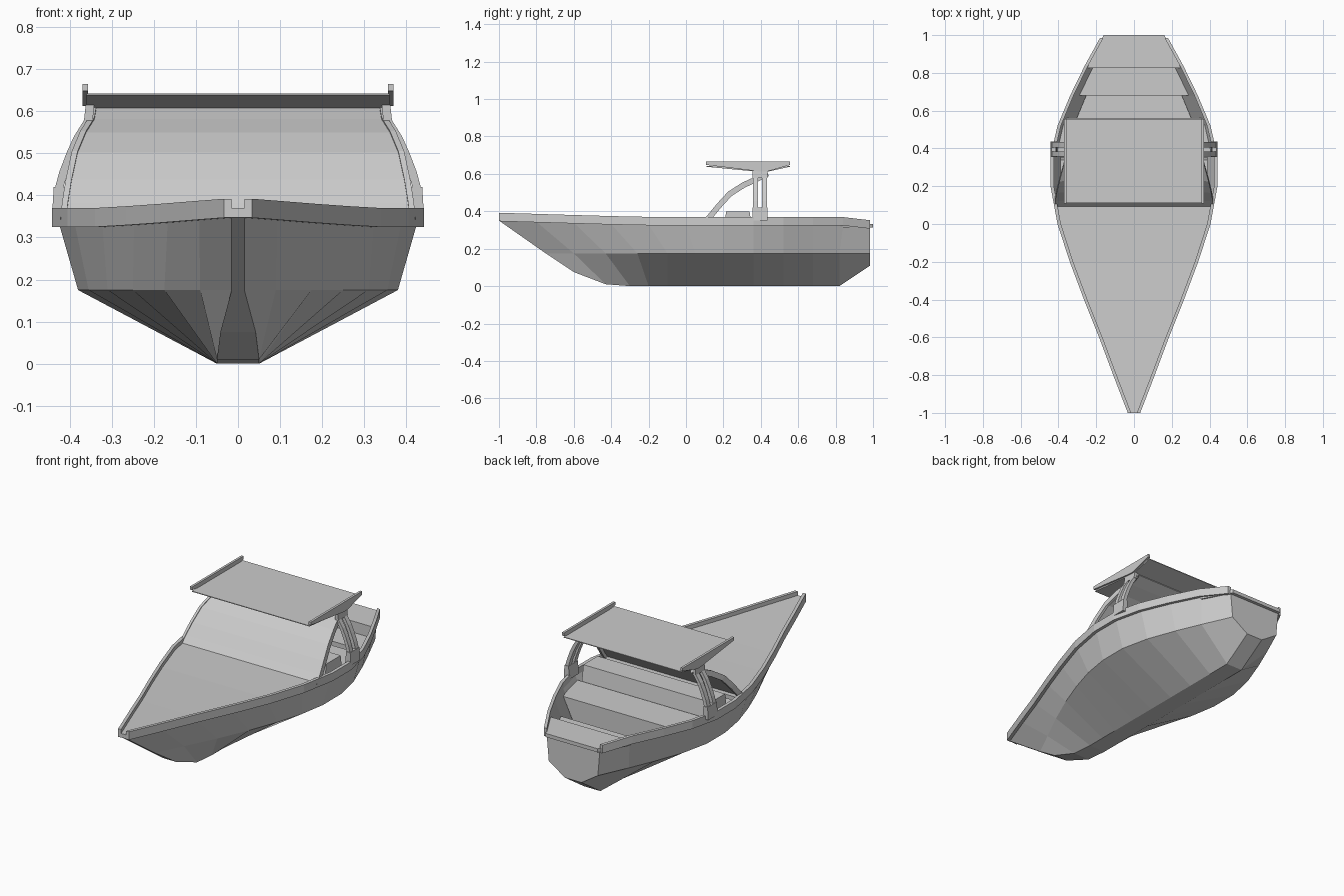
import bpy, bmesh

if "Cube" in bpy.data.objects:
    bpy.data.objects.remove(bpy.data.objects["Cube"])

grey = bpy.data.materials.new("light grey")
grey.diffuse_color = (0.6, 0.6, 0.6, 1)
grey.use_nodes = True
grey.node_tree.nodes["Principled BSDF"].inputs["Base Color"].default_value = grey.diffuse_color


def lerp(table, y):
    if y <= table[0][0]:
        return table[0][1]
    for (a, va), (b, vb) in zip(table, table[1:]):
        if y <= b:
            return va + (vb - va) * (y - a) / (b - a)
    return table[-1][1]


def loft(name, rings, closed=True, caps=True, mirror=False):
    """Skin a list of equal-length point rings."""
    bm = bmesh.new()
    vs = [[bm.verts.new(p) for p in r] for r in rings]
    n = len(rings[0])
    for a, b in zip(vs, vs[1:]):
        for i in range(n if closed else n - 1):
            j = (i + 1) % n
            bm.faces.new((a[i], a[j], b[j], b[i]))
    if caps:
        bm.faces.new(vs[0])
        bm.faces.new(vs[-1][::-1])
    if mirror:
        g = bmesh.ops.duplicate(bm, geom=bm.verts[:] + bm.edges[:] + bm.faces[:])["geom"]
        for v in g:
            if isinstance(v, bmesh.types.BMVert):
                v.co.x *= -1
    bmesh.ops.recalc_face_normals(bm, faces=bm.faces)
    me = bpy.data.meshes.new(name)
    bm.to_mesh(me)
    bm.free()
    me.materials.append(grey)
    ob = bpy.data.objects.new(name, me)
    bpy.context.collection.objects.link(ob)
    return ob


# Plan and sheer curves along the length
WIDTH = [(-1, .033), (-.8, .11), (-.6, .185), (-.4, .265), (-.2, .34), (0, .405), (.2, .442),
         (.36, .442), (.52, .405), (.68, .338), (.84, .26), (.985, .18), (1, .172)]
CHINE = [(-.75, .015), (-.6, .09), (-.43, .175), (-.26, .25), (-.1, .31), (.05, .355), (.2, .38),
         (.36, .38), (.52, .345), (.68, .285), (.82, .225), (.985, .15)]
KEEL_Z = [(-.6, .075), (-.43, .01), (-.3, 0), (.82, 0), (.985, .11)]
RAIL_Z = [(-1, .392), (-.6, .38), (-.25, .37), (.83, .37), (.985, .352)]
GY = [-1, -.8, -.6, -.4, -.2, 0, .2, .36, .52, .68, .84, .985]
KY = [-.6, -.43, -.3, -.2, -.1, .05, .2, .36, .52, .68, .82, .985]


def w(y):
    return lerp(WIDTH, y)


def rz(y):
    return lerp(RAIL_Z, y)


# Hull: gunwale, chine and flat keel
rings = []
for gy, (cy, cx), ky in zip(GY, CHINE, KY):
    g, gz = w(gy) - .018, rz(gy) - .042
    k, kz = (.042 if ky == -.6 else .05), lerp(KEEL_Z, ky)
    half = [(g, gy, gz), (cx, cy, .175), (k, ky, kz)]
    rings.append([(-x, y, z) for x, y, z in half] + half[::-1])
hull = loft("hull", rings, closed=False, caps=False)
bm = bmesh.new()
bm.from_mesh(hull.data)
bm.verts.ensure_lookup_table()
v = bm.verts
bm.faces.new((v[0], v[1], v[4], v[5]))      # stem
bm.faces.new((v[1], v[2], v[3], v[4]))
bm.faces.new([v[i] for i in range(len(v) - 6, len(v))])  # transom
bmesh.ops.recalc_face_normals(bm, faces=bm.faces)
bm.to_mesh(hull.data)
bm.free()

# Rub rails along both gunwales
loft("rail", [[(w(y), y, rz(y)), (w(y) - .018, y, rz(y)), (w(y) - .018, y, rz(y) - .045),
               (w(y), y, rz(y) - .045)] for y in GY], mirror=True)


def slab(name, ys, inset, ztop, zbot, taper=0):
    """Full-width board that follows the plan shape; ztop/zbot are functions of y."""
    r = []
    for y in ys:
        h = max(w(y) - inset, .012)
        b = max(h - taper, .012)
        r.append([(-h, y, ztop(y)), (h, y, ztop(y)), (b, y, zbot(y)), (-b, y, zbot(y))])
    return loft(name, r)


def const(c):
    return lambda y: c


slab("foredeck", [-1, -.8, -.6, -.4, -.2, 0, .13], .016, lambda y: rz(y) - .022, lambda y: rz(y) - .044)
slab("stern_deck", [.84, 1], .012, const(.332), const(.312))
slab("stern_bulkhead", [.825, .84], .015, const(.332), const(.2), .05)
slab("floor", [.1, .2, .36, .52, .68, .84], .085, const(.2), const(.185), .01)
slab("aft_seat", [.68, .84], .04, const(.27), const(.2), .035)
slab("main_seat", [.36, .52, .56], .03, const(.315), const(.2), .055)

# Dashboard across the cockpit
loft("dashboard", [[(x, .2, .3), (x, .215, .398), (x, .34, .398), (x, .355, .3)] for x in (-.39, .39)])

# Sloping cockpit side walls
loft("cockpit_wall", [[(w(y) - .016, y, rz(y) - .03), (w(y) - .085, y, .19)]
                      for y in (.1, .2, .36, .52, .68, .84)], closed=False, caps=False, mirror=True)

# Curved windshield: y, z, half width
SHIELD = [(.085, .345, .422), (.12, .385, .418), (.165, .44, .409), (.225, .505, .395),
          (.30, .553, .375), (.37, .585, .355), (.43, .615, .35)]


def offset(d):
    out = []
    for i, (y, z, x) in enumerate(SHIELD):
        a, b = SHIELD[max(i - 1, 0)], SHIELD[min(i + 1, len(SHIELD) - 1)]
        dy, dz = b[0] - a[0], b[1] - a[1]
        L = (dy * dy + dz * dz) ** .5
        out.append((x, y + dz / L * d, z - dy / L * d))
    return out


outer, mid, inner = offset(0), offset(.008), offset(.03)
loft("windshield", [[(-a[0] + .01, a[1], a[2]), (a[0] - .01, a[1], a[2]),
                     (b[0] - .01, b[1], b[2]), (-b[0] + .01, b[1], b[2])]
                    for a, b in zip(offset(.004), offset(.012))])
loft("windshield_frame", [[a, (a[0] - .014, a[1], a[2]), (b[0] - .014, b[1], b[2]), b]
                          for a, b in zip(outer, inner)], mirror=True)

# Paired roof posts with base and head blocks
POST = [(.437, .41), (.425, .455), (.408, .50), (.39, .54), (.365, .58), (.362, .612)]
for name, y0, y1 in (("front_post", .358, .384), ("rear_post", .406, .434)):
    loft(name, [[(x, y0, z), (x, y1, z), (x - .02, y1, z), (x - .02, y0, z)] for x, z in POST], mirror=True)


def block(name, y0, y1, low, high):
    loft(name, [[(x, y0, z), (x, y1, z), (x - t, y1, z), (x - t, y0, z)] for x, z, t in (low, high)],
         mirror=True)


block("post_base", .355, .437, (.442, .35, .035), (.438, .42, .025))
block("post_head", .355, .437, (.366, .578, .02), (.362, .615, .02))

# Roof: wedge underside with raised side rims
loft("roof", [[(x, .11, .642), (x, .555, .642), (x, .555, .638), (x, .42, .608), (x, .11, .638)]
              for x in (-.36, .36)])
loft("roof_rim", [[(x, .108, .665), (x, .557, .665), (x, .557, .648), (x, .43, .612),
                   (x, .40, .612), (x, .108, .648)] for x in (.357, .37)], mirror=True)
